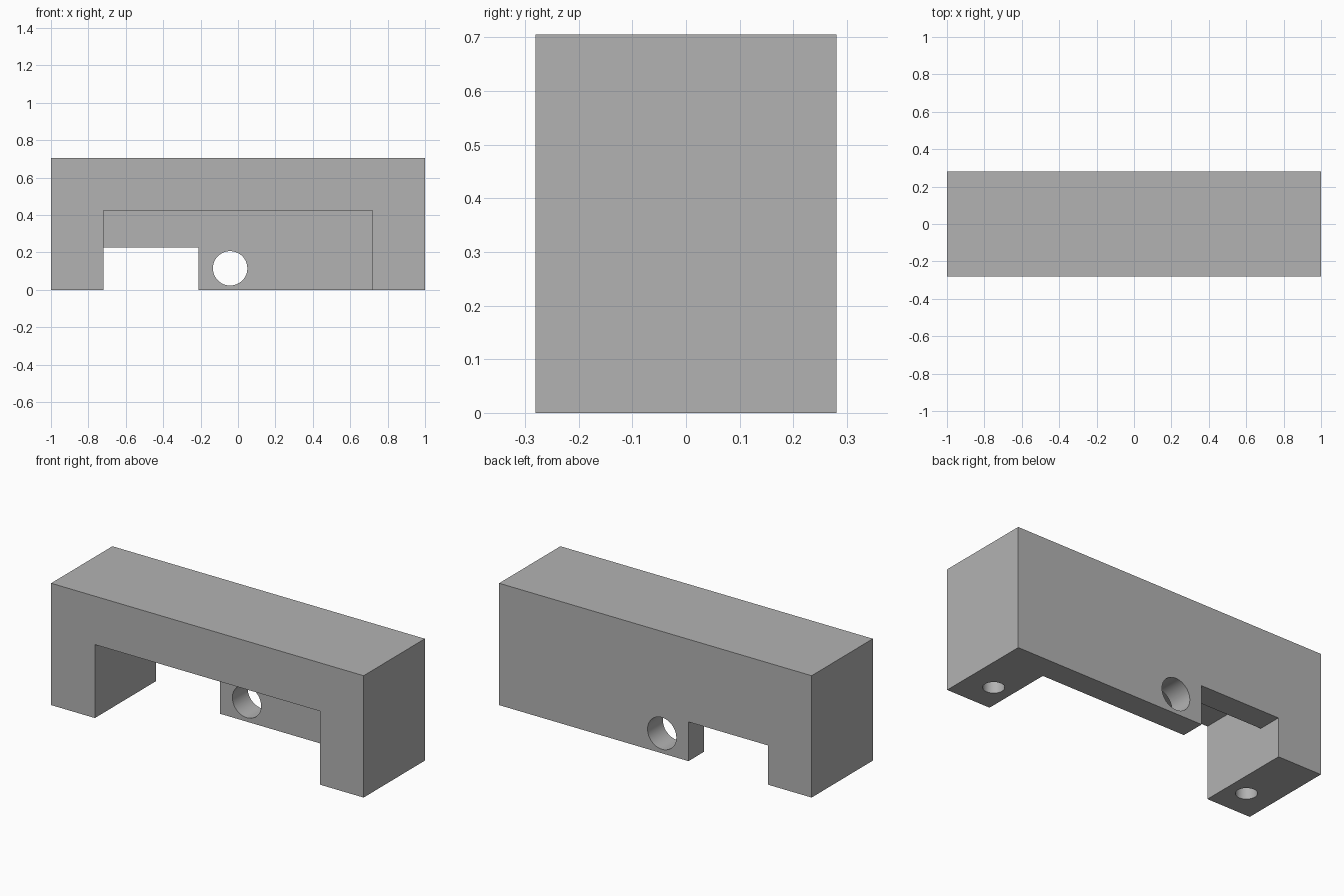
import bpy
import math

if "Cube" in bpy.data.objects:
    bpy.data.objects.remove(bpy.data.objects["Cube"], do_unlink=True)

HEIGHT, HALF_DEPTH = 0.705, 0.28
OVER = 0.1  # how far cutters pass beyond the surface

grey = bpy.data.materials.new("plain grey")
grey.use_nodes = True
colour = (0.45, 0.45, 0.45, 1)
grey.diffuse_color = colour
grey.node_tree.nodes["Principled BSDF"].inputs["Base Color"].default_value = colour


def box(name, low, high):
    centre = [(a + b) / 2 for a, b in zip(low, high)]
    bpy.ops.mesh.primitive_cube_add(size=1, location=centre)
    obj = bpy.context.object
    obj.name = name
    obj.scale = [b - a for a, b in zip(low, high)]
    bpy.ops.object.transform_apply(location=True, rotation=False, scale=True)
    obj.data.materials.append(grey)
    return obj


def cylinder(name, radius, depth, centre, tilt=0):
    bpy.ops.mesh.primitive_cylinder_add(vertices=48, radius=radius, depth=depth,
                                        location=centre, rotation=(tilt, 0, 0))
    obj = bpy.context.object
    obj.name = name
    obj.data.materials.append(grey)
    return obj


# Solid block
body = box("bracket_body", (-1, -HALF_DEPTH, 0), (1, HALF_DEPTH, HEIGHT))

# Front recess that leaves two legs and a thin back wall
cutters = [box("recess_cutter", (-0.72, -HALF_DEPTH - OVER, -OVER), (0.72, 0.14, 0.425))]

# Notch and round hole through the back wall
cutters.append(box("notch_cutter", (-0.72, 0, -OVER), (-0.212, HALF_DEPTH + OVER, 0.227)))
cutters.append(cylinder("wall_hole_cutter", 0.092, 0.4, (-0.042, 0.22, 0.115), math.pi / 2))

# Blind screw holes under the legs
for side in (-1, 1):
    cutters.append(cylinder("screw_hole_cutter", 0.056, 0.6, (side * 0.835, -0.11, 0)))

# Cut everything from the block
for cutter in cutters:
    cutter.hide_render = True
    cut = body.modifiers.new(cutter.name, "BOOLEAN")
    cut.operation = "DIFFERENCE"
    cut.solver = "EXACT"
    cut.object = cutter

bpy.ops.object.select_all(action="DESELECT")
body.select_set(True)
bpy.context.view_layer.objects.active = body
for cutter in cutters:
    bpy.ops.object.modifier_apply(modifier=cutter.name)
    bpy.data.objects.remove(cutter, do_unlink=True)

bpy.ops.object.shade_smooth_by_angle(angle=math.radians(30))
